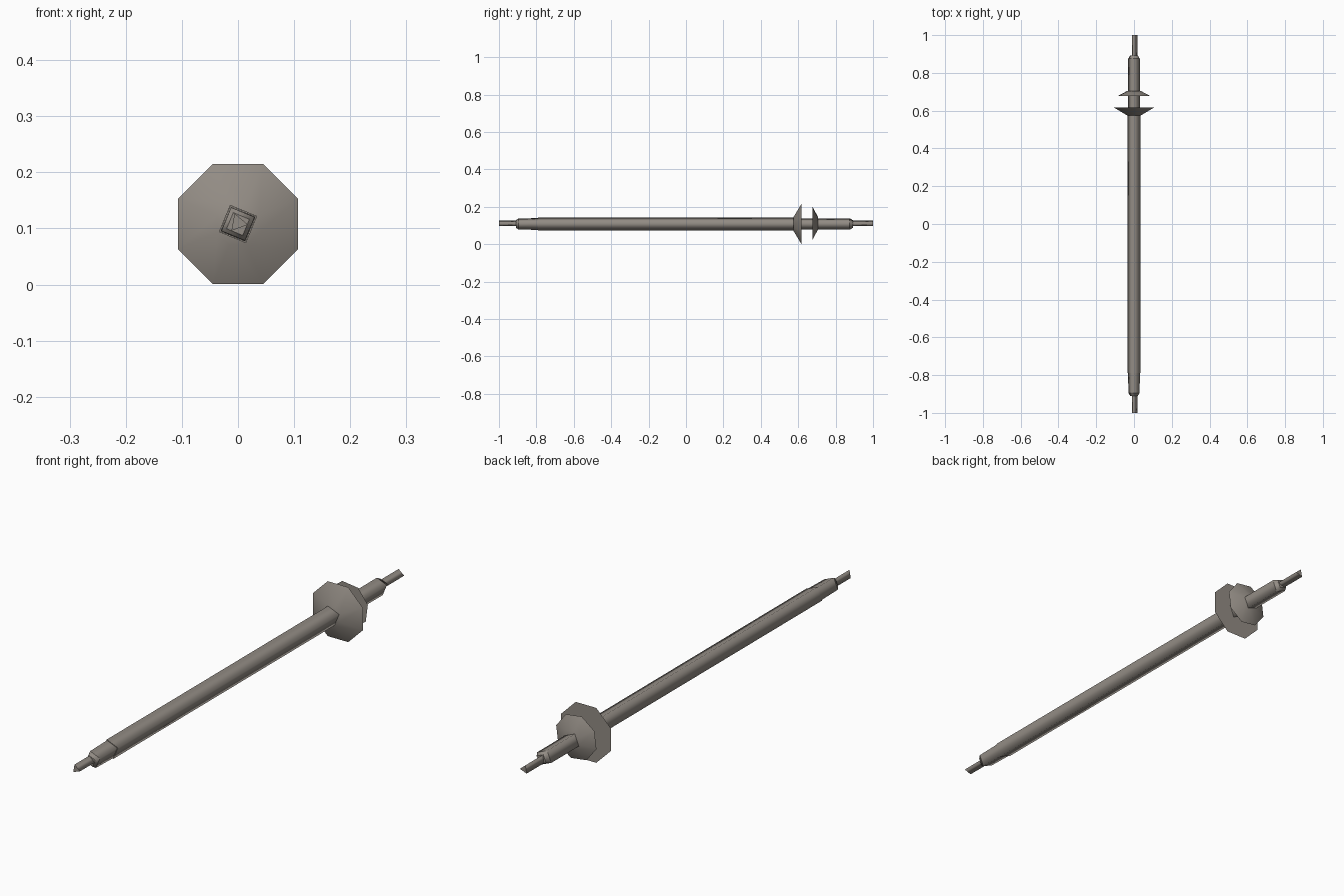
import bpy, bmesh
from math import cos, sin, radians

if "Cube" in bpy.data.objects:
    bpy.data.objects.remove(bpy.data.objects["Cube"])

AXIS_Z = 0.108

# dark warm metal
metal = bpy.data.materials.new("dark_metal")
metal.diffuse_color = (0.29, 0.262, 0.232, 1)
metal.use_nodes = True
metal.node_tree.nodes["Principled BSDF"].inputs["Base Color"].default_value = metal.diffuse_color


def lathe(name, profile, sides, angle, cz=AXIS_Z, soft_y=None):
    """Closed polygonal turning along y; profile is a list of (y, radius).
    The ring and cap at soft_y blend smoothly into the sides."""
    bm = bmesh.new()
    rings = []
    for y, r in profile:
        rings.append([bm.verts.new((r * cos(radians(angle + 360 * i / sides)), y,
                                    cz + r * sin(radians(angle + 360 * i / sides))))
                      for i in range(sides)])
    # side faces shaded smooth around the axis
    for a, b in zip(rings, rings[1:]):
        for i in range(sides):
            j = (i + 1) % sides
            bm.faces.new((a[i], a[j], b[j], b[i])).smooth = True
    # end caps
    for ring, (y, r) in ((rings[0], profile[0]), (rings[-1], profile[-1])):
        bm.faces.new(ring).smooth = y == soft_y
    bmesh.ops.recalc_face_normals(bm, faces=bm.faces)
    # ring edges stay crisp
    for e in bm.edges:
        y0, y1 = (v.co.y for v in e.verts)
        on_ring = abs(y0 - y1) < 1e-5
        is_soft = soft_y is not None and abs(y0 - soft_y) < 1e-5
        e.smooth = is_soft or not on_ring
    mesh = bpy.data.meshes.new(name)
    bm.to_mesh(mesh)
    bm.free()
    mesh.materials.append(metal)
    obj = bpy.data.objects.new(name, mesh)
    bpy.context.collection.objects.link(obj)
    return obj


# square shaft: slim front end, thicker sleeve, slim rear end, tapered shoulders
lathe("shaft", [(-0.91, 0.022), (-0.895, 0.032), (-0.79, 0.034), (-0.79, 0.037),
                (0.59, 0.037), (0.59, 0.033), (0.875, 0.033), (0.893, 0.022)], 4, 22.5)

# thin three-sided pins at both ends
for name, y0, y1 in (("front_pin", -1.0, -0.9), ("rear_pin", 0.88, 1.0)):
    lathe(name, [(y0, 0.018), (y1, 0.018)], 3, -10, 0.110)

# two conical collars facing away from each other
lathe("large_collar", [(0.575, 0.040), (0.617, 0.116)], 8, 22.5, soft_y=0.575)
lathe("small_collar", [(0.677, 0.090), (0.705, 0.036)], 8, 15, 0.112, soft_y=0.705)
